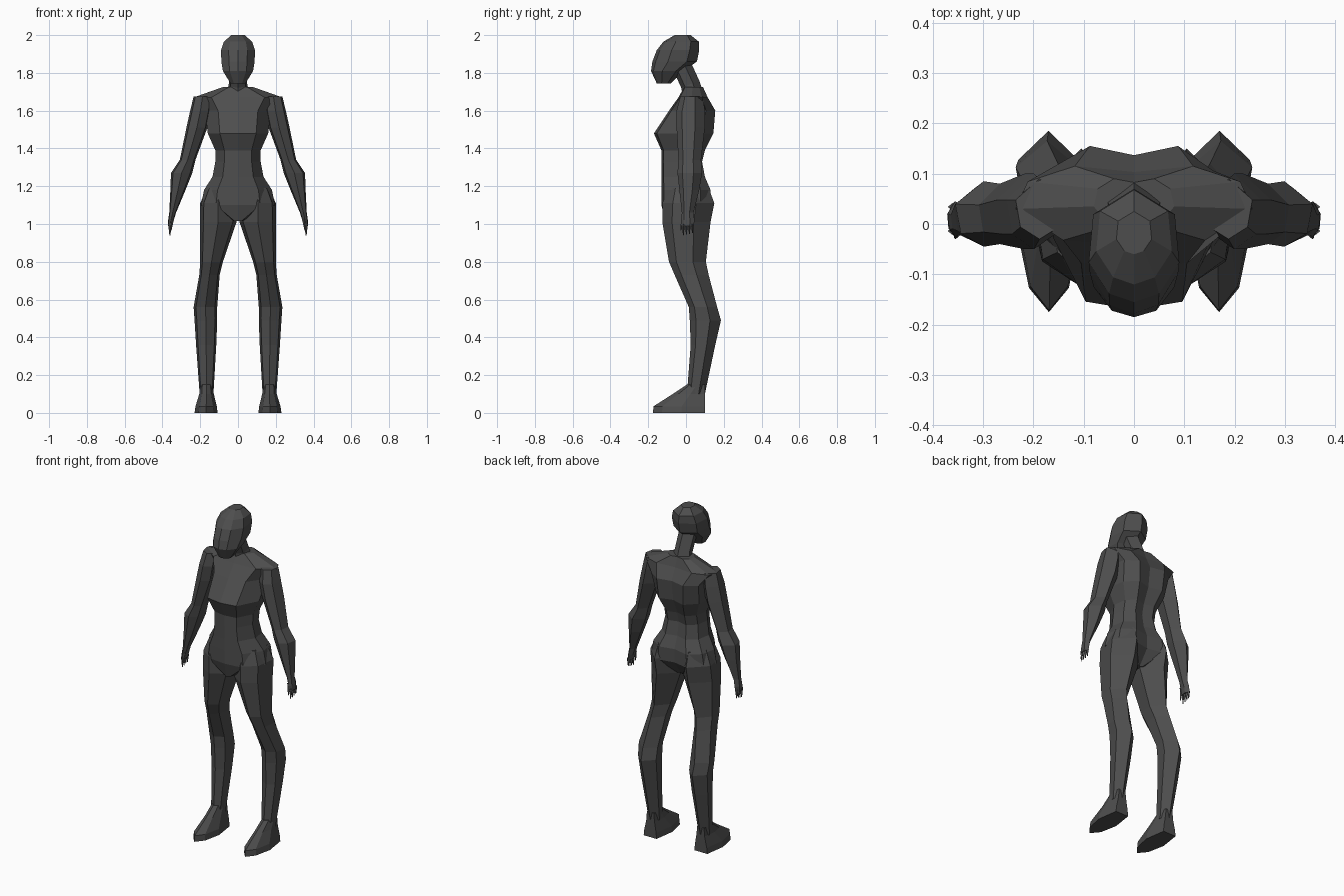
import bpy
import bmesh

cube = bpy.data.objects.get("Cube")
if cube:
    bpy.data.objects.remove(cube, do_unlink=True)

charcoal = bpy.data.materials.new("charcoal_grey")
charcoal.use_nodes = True
colour = (0.075, 0.075, 0.075, 1)
charcoal.diffuse_color = colour
charcoal.node_tree.nodes["Principled BSDF"].inputs["Base Color"].default_value = colour


def mirrored(half):
    """Complete a half outline, running from front centre to back centre."""
    return half + [(-x, y) for x, y in reversed(half) if x]


# Cross-section outlines in the range -1 to 1
TORSO = mirrored([(0, -1), (.6, -.9), (1, -.1), (.9, .6), (.5, 1), (0, .85)])
LIMB = mirrored([(0, -1), (.8, -.6), (1, .3), (0, 1)])
HEAD = mirrored([(0, -1), (.55, -.85), (1, -.3), (.9, .55), (0, 1)])
FOOT = mirrored([(0, -1), (.65, -.65), (1, .1), (.7, 1)])
DIAMOND = mirrored([(0, -1), (1, 0), (0, 1)])


def loft(name, outline, rings, side=1, tilt=0):
    """Skin a stack of rings, each given as z, x min, x max, y min, y max."""
    bm = bmesh.new()
    loops = []
    for z, left, right, front, back in rings:
        cx, cy = (left + right) / 2, (front + back) / 2
        rx, ry = (right - left) / 2, (back - front) / 2
        loops.append([
            bm.verts.new((side * (cx + u * rx), cy + v * ry, z + tilt * v * ry))
            for u, v in outline
        ])
    count = len(outline)
    for lower, upper in zip(loops, loops[1:]):
        for i in range(count):
            j = (i + 1) % count
            bm.faces.new((lower[i], lower[j], upper[j], upper[i]))
    bm.faces.new(loops[0])
    bm.faces.new(loops[-1])
    bmesh.ops.recalc_face_normals(bm, faces=bm.faces)
    mesh = bpy.data.meshes.new(name)
    bm.to_mesh(mesh)
    bm.free()
    mesh.materials.append(charcoal)
    part = bpy.data.objects.new(name, mesh)
    bpy.context.collection.objects.link(part)
    return part


def centred(name, outline, rings, tilt=0):
    """Loft symmetric rings given as z, half width, y min, y max."""
    full = [(z, -w, w, front, back) for z, w, front, back in rings]
    return loft(name, outline, full, tilt=tilt)


def pair(name, outline, rings):
    for label, side in (("left", 1), ("right", -1)):
        loft(label + "_" + name, outline, rings, side)


# Pelvis, waist, chest and shoulders
centred("torso", TORSO, [
    (1.015, .03, -.11, .06),
    (1.1, .195, -.13, .13),
    (1.18, .18, -.13, .13),
    (1.25, .135, -.13, .1),
    (1.33, .12, -.13, .085),
    (1.39, .12, -.13, .1),
    (1.48, .16, -.17, .145),
    (1.6, .175, -.09, .155),
    (1.67, .235, -.04, .115),
    (1.725, .08, -.01, .09),
])

# Neck leaning forward into the head
centred("neck", LIMB, [
    (1.68, .06, -.015, .09),
    (1.74, .048, -.025, .07),
    (1.85, .05, -.075, .02),
], tilt=.4)

centred("head", HEAD, [
    (1.745, .04, -.155, -.08),
    (1.81, .08, -.185, -.015),
    (1.86, .088, -.178, .058),
    (1.92, .09, -.155, .07),
    (1.965, .075, -.12, .068),
    (2, .035, -.06, .025),
])

# Thigh, knee, calf and ankle
pair("leg", LIMB, [
    (1.19, .035, .165, -.1, .12),
    (1.11, .01, .2, -.125, .15),
    (1.01, .008, .202, -.125, .13),
    (.8, .08, .2, -.09, .105),
    (.73, .097, .205, -.06, .12),
    (.56, .11, .235, .015, .165),
    (.49, .11, .23, .02, .185),
    (.36, .115, .222, .025, .155),
    (.1, .13, .203, .005, .1),
])

pair("foot", FOOT, [
    (0, .108, .23, -.175, .1),
    (.035, .112, .225, -.172, .1),
    (.1, .128, .205, -.07, .1),
    (.15, .135, .2, .005, .1),
])

# Upper arm, elbow, forearm and palm
pair("arm", LIMB, [
    (1.675, .14, .235, -.03, .09),
    (1.6, .145, .253, -.05, .1),
    (1.51, .162, .273, -.05, .1),
    (1.34, .225, .308, -.04, .08),
    (1.27, .242, .355, -.045, .085),
    (1.18, .278, .358, -.035, .07),
    (1.06, .328, .364, -.022, .04),
    (1.02, .34, .37, -.025, .045),
    (.99, .347, .371, -.022, .042),
])

# Four tapering fingers and a thumb
for index in range(4):
    y = -.014 + index * .016
    tip = .94 + .004 * index
    pair("finger_%d" % (index + 1), DIAMOND, [
        (tip, .358, .363, y - .002, y + .002),
        (1, .35, .37, y - .008, y + .008),
    ])
pair("thumb", DIAMOND, [
    (.965, .352, .357, -.03, -.026),
    (1.03, .338, .36, -.026, -.004),
])
